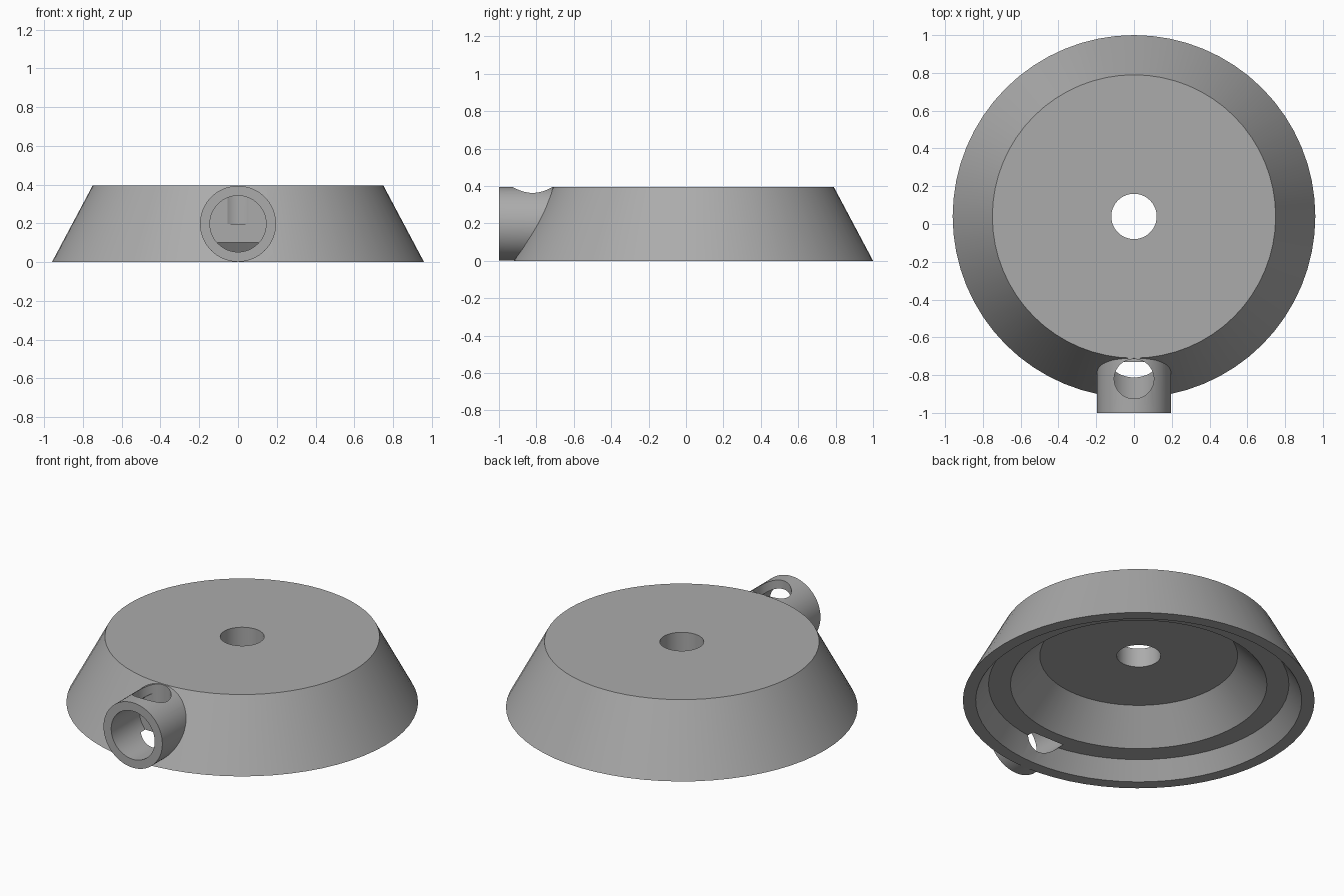
import bpy
import bmesh
import math
from mathutils import Matrix

default_cube = bpy.data.objects.get("Cube")
if default_cube:
    bpy.data.objects.remove(default_cube, do_unlink=True)

SEGMENTS = 64
HEIGHT = 0.395
AXIS_Y = 0.04          # centre of the round body
SPOUT_Z = HEIGHT / 2   # centre line of the side tube

grey = bpy.data.materials.new("plain_grey")
grey.use_nodes = True
colour = (0.41, 0.41, 0.41, 1)
grey.diffuse_color = colour
grey.node_tree.nodes["Principled BSDF"].inputs["Base Color"].default_value = colour


def turned(name, profile, matrix):
    """Solid of revolution about local z from (radius, height) pairs, bottom to top."""
    bm = bmesh.new()
    rings = []
    for radius, z in profile:
        angles = [math.tau * i / SEGMENTS for i in range(SEGMENTS)]
        rings.append([bm.verts.new((radius * math.sin(a), -radius * math.cos(a), z))
                      for a in angles])
    for low, high in zip(rings, rings[1:]):
        for i in range(SEGMENTS):
            j = (i + 1) % SEGMENTS
            bm.faces.new((low[i], low[j], high[j], high[i]))
    bm.faces.new(rings[0][::-1])
    bm.faces.new(rings[-1])
    bmesh.ops.recalc_face_normals(bm, faces=bm.faces)
    mesh = bpy.data.meshes.new(name)
    bm.to_mesh(mesh)
    bm.free()
    mesh.transform(matrix)
    mesh.materials.append(grey)
    obj = bpy.data.objects.new(name, mesh)
    bpy.context.collection.objects.link(obj)
    return obj


def rod(name, radius, start, end, matrix):
    return turned(name, [(radius, start), (radius, end)], matrix)


def combine(target, tool, operation):
    mod = target.modifiers.new(tool.name, "BOOLEAN")
    mod.operation = operation
    mod.solver = "EXACT"
    mod.object = tool
    bpy.context.view_layer.objects.active = target
    bpy.ops.object.modifier_apply(modifier=mod.name)
    bpy.data.objects.remove(tool, do_unlink=True)


upright = Matrix.Translation((0, AXIS_Y, 0))
# Local z runs from the front towards the back
forward = Matrix.Translation((0, 0, SPOUT_Z)) @ Matrix.Rotation(-math.pi / 2, 4, "X")

# Tapered round body with the side tube
body = turned("tapered_base", [(0.96, 0), (0.75, HEIGHT)], upright)
combine(body, rod("side_tube", 0.196, -1, -0.69, forward), "UNION")

# Stepped hollow in the underside
hollow = [(0.904, -0.02), (0.82, 0.1), (0.70, 0.1), (0.54, 0.28)]
combine(body, turned("underside_hollow", hollow, upright), "DIFFERENCE")

# Centre hole, tube bore and the round opening in the top of the tube
combine(body, rod("centre_hole", 0.12, 0.2, 0.5, upright), "DIFFERENCE")
combine(body, rod("tube_bore", 0.145, -1.1, -0.73, forward), "DIFFERENCE")
opening = Matrix.Translation((0, -0.82, 0))
combine(body, rod("tube_opening", 0.105, SPOUT_Z, 0.5, opening), "DIFFERENCE")

# Smooth curved walls, keep the rims crisp
bpy.ops.object.select_all(action="DESELECT")
body.select_set(True)
bpy.context.view_layer.objects.active = body
bpy.ops.object.shade_smooth_by_angle(angle=math.radians(25))
